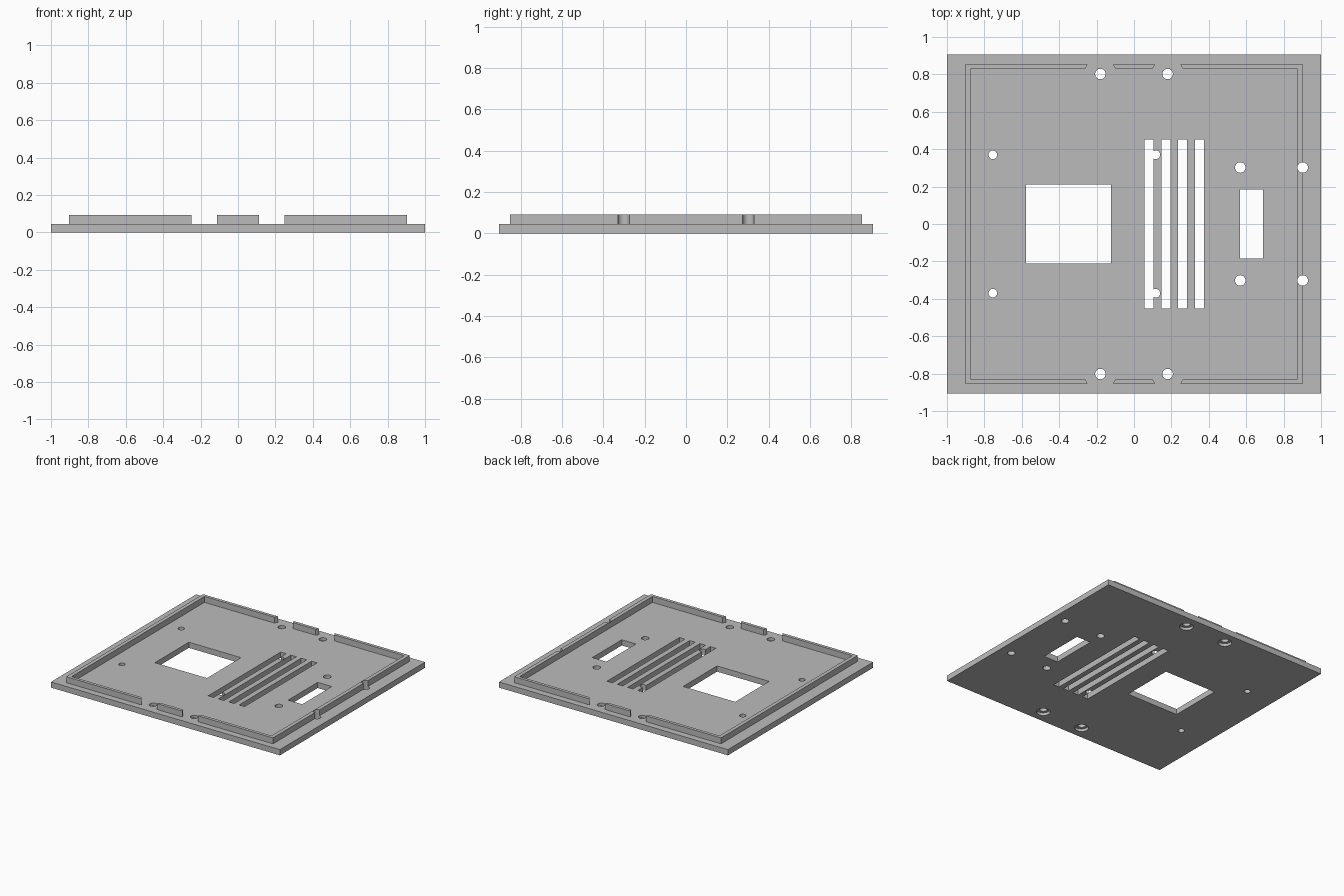
import bpy
from math import pi

if "Cube" in bpy.data.objects:
    bpy.data.objects.remove(bpy.data.objects["Cube"], do_unlink=True)

grey = bpy.data.materials.new("plain grey")
grey.use_nodes = True
COLOUR = (0.5, 0.5, 0.5, 1)
grey.diffuse_color = COLOUR
grey.node_tree.nodes["Principled BSDF"].inputs["Base Color"].default_value = COLOUR

BASE, TOP = 0.045, 0.092


def box(name, x0, x1, y0, y1, z0, z1):
    bpy.ops.mesh.primitive_cube_add(size=1, location=((x0 + x1) / 2, (y0 + y1) / 2, (z0 + z1) / 2))
    obj = bpy.context.object
    obj.name = name
    obj.scale = (x1 - x0, y1 - y0, z1 - z0)
    bpy.ops.object.transform_apply(location=True, scale=True)
    obj.data.materials.append(grey)
    return obj


def cylinder(x, y, radius, z0, z1, sides=32):
    # Turned so that a six-sided one has corners along x
    bpy.ops.mesh.primitive_cylinder_add(vertices=sides, radius=radius, depth=z1 - z0,
                                        location=(x, y, (z0 + z1) / 2), rotation=(0, 0, pi / 2))
    obj = bpy.context.object
    bpy.ops.object.transform_apply(location=True, rotation=True)
    obj.data.materials.append(grey)
    return obj


def cut(target, cutter):
    mod = target.modifiers.new("cut", "BOOLEAN")
    mod.operation = "DIFFERENCE"
    mod.solver = "EXACT"
    mod.object = cutter
    bpy.context.view_layer.objects.active = target
    bpy.ops.object.modifier_apply(modifier=mod.name)
    bpy.data.objects.remove(cutter, do_unlink=True)


# Flat base plate and raised rim
plate = box("base_plate", -1, 1, -0.905, 0.905, 0, BASE)
rim = box("raised_rim", -0.903, 0.903, -0.853, 0.853, BASE, TOP)
cut(rim, box("rim_inside", -0.873, 0.873, -0.828, 0.828, 0, 1))

# Large window, small window and vent slots
cut(plate, box("window", -0.578, -0.123, -0.212, 0.212, -1, 1))
cut(plate, box("small_window", 0.567, 0.69, -0.184, 0.184, -1, 1))
for i in range(4):
    x = 0.08 + 0.09 * i
    cut(plate, box("slot", x - 0.024, x + 0.024, -0.452, 0.452, -1, 1))

for side in (-1, 1):
    # Small mounting holes
    for x in (-0.755, 0.117):
        cut(plate, cylinder(x, 0.37 * side, 0.023, -1, 1))
    # Side screw holes, the outer pair notching the rim
    for x in (0.568, 0.902):
        cut(plate, cylinder(x, 0.302 * side, 0.028, -1, 1))
    cut(rim, cylinder(0.902, 0.302 * side, 0.028, -1, 1))
    # Corner screws: hole, recess underneath and six-sided gap in the rim
    for x in (-0.18, 0.18):
        y = 0.802 * side
        cut(plate, cylinder(x, y, 0.028, -1, 1))
        cut(plate, cylinder(x, y, 0.05, -1, 0.022))
        cut(rim, cylinder(x, y, 0.097, -1, 1, 6))

# Smooth hole walls with sharp edges elsewhere
for obj in (plate, rim):
    bpy.ops.object.select_all(action="DESELECT")
    obj.select_set(True)
    bpy.context.view_layer.objects.active = obj
    bpy.ops.object.shade_smooth_by_angle(angle=pi / 6)
